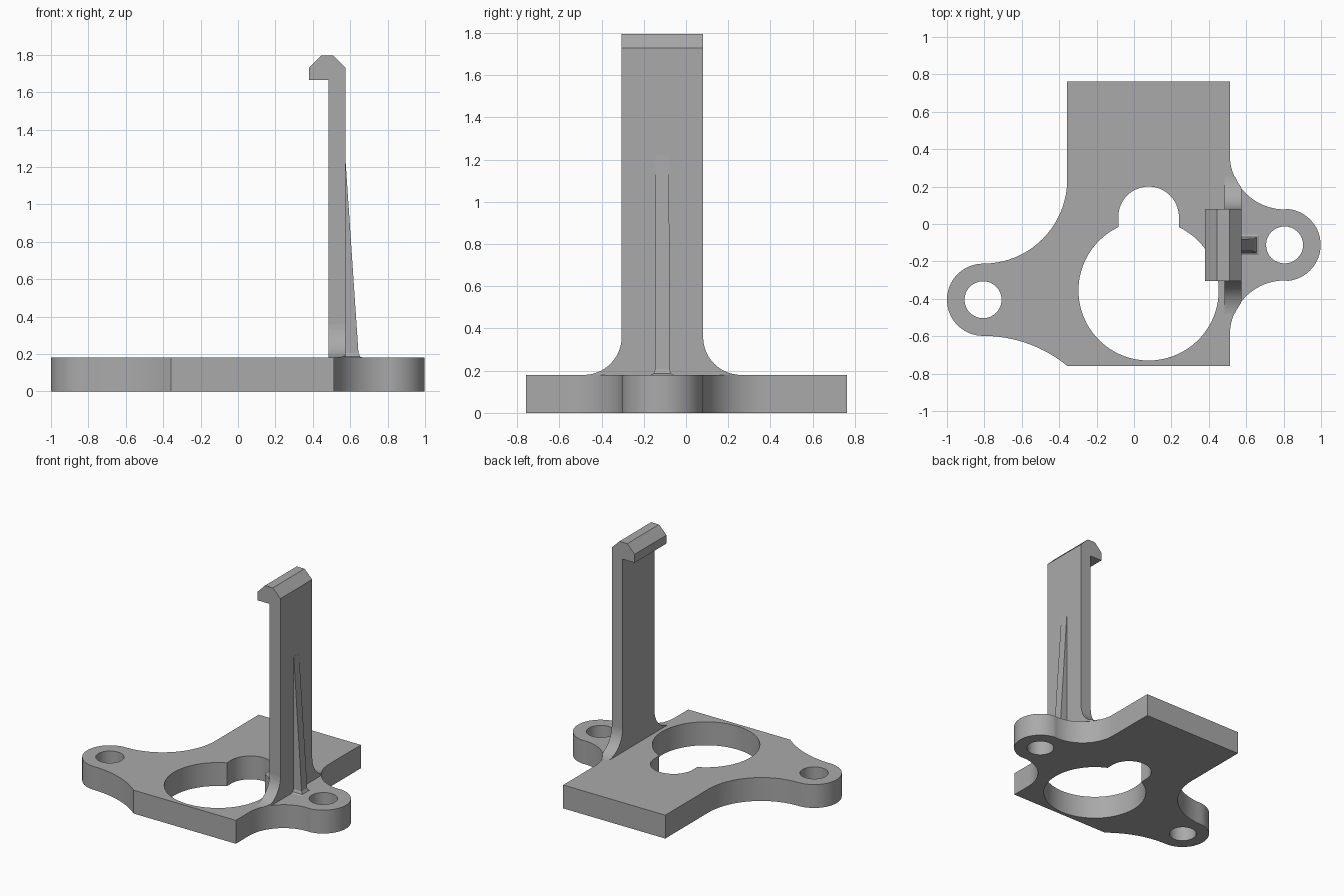
import bpy, bmesh
from math import sin, cos, radians, sqrt, asin, degrees

cube = bpy.data.objects.get("Cube")
if cube:
    bpy.data.objects.remove(cube, do_unlink=True)

THICK = 0.18          # plate thickness
EAR_Y = -0.112        # centre line of the right ear and the post
HALF = 0.193          # half width of the post and of the right ear
BLEND = 0.29          # concave radius beside the right ear

grey = bpy.data.materials.new("plain grey")
grey.use_nodes = True
grey.diffuse_color = (0.4, 0.4, 0.4, 1)
grey.node_tree.nodes["Principled BSDF"].inputs["Base Color"].default_value = (0.4, 0.4, 0.4, 1)


def arc(cx, cy, r, a0, a1, n=20):
    angles = [radians(a0 + (a1 - a0) * i / n) for i in range(n + 1)]
    return [(cx + r * cos(a), cy + r * sin(a)) for a in angles]


def add_object(name, mesh, smooth=True):
    obj = bpy.data.objects.new(name, mesh)
    bpy.context.collection.objects.link(obj)
    bm = bmesh.new()
    bm.from_mesh(mesh)
    bmesh.ops.remove_doubles(bm, verts=bm.verts, dist=0.0005)
    bmesh.ops.recalc_face_normals(bm, faces=bm.faces)
    bm.to_mesh(mesh)
    bm.free()
    mesh.materials.clear()
    mesh.materials.append(grey)
    if smooth:
        bpy.ops.object.select_all(action='DESELECT')
        obj.select_set(True)
        bpy.context.view_layer.objects.active = obj
        bpy.ops.object.shade_smooth_by_angle(angle=radians(30))
    return obj


def loft(name, sections, smooth=False):
    """Skin a row of matching closed sections and cap both ends."""
    bm = bmesh.new()
    rings = [[bm.verts.new(p) for p in s] for s in sections]
    n = len(rings[0])
    for a, b in zip(rings, rings[1:]):
        for i in range(n):
            j = (i + 1) % n
            bm.faces.new((a[i], a[j], b[j], b[i]))
    bm.faces.new(rings[0])
    bm.faces.new(rings[-1])
    mesh = bpy.data.meshes.new(name)
    bm.to_mesh(mesh)
    bm.free()
    return add_object(name, mesh, smooth)


def plate(name, loops, thick):
    """Solid plate from an outline and its holes."""
    curve = bpy.data.curves.new(name, 'CURVE')
    curve.dimensions = '2D'
    curve.fill_mode = 'BOTH'
    curve.extrude = thick / 2
    for pts in loops:
        spline = curve.splines.new('POLY')
        spline.points.add(len(pts) - 1)
        for p, (x, y) in zip(spline.points, pts):
            p.co = (x, y, thick / 2, 1)
        spline.use_cyclic_u = True
    temp = bpy.data.objects.new("outline", curve)
    bpy.context.collection.objects.link(temp)
    graph = bpy.context.evaluated_depsgraph_get()
    mesh = bpy.data.meshes.new_from_object(temp.evaluated_get(graph))
    bpy.data.objects.remove(temp, do_unlink=True)
    for v in mesh.vertices:
        v.co.z = thick if v.co.z > thick * 0.75 or (thick / 2 < v.co.z) else 0
    return add_object(name, mesh)


# Base plate outline, clockwise from the back left corner
ear_x = 0.805
sweep = degrees(asin(0.45 / 0.71))
outline = [(-0.357, 0.762), (0.512, 0.762)]
outline += arc(ear_x, EAR_Y + HALF + BLEND, BLEND + 0.003, 180, 270)
outline += arc(ear_x, EAR_Y, HALF, 90, -90, 32)[1:-1]
outline += arc(ear_x, EAR_Y - HALF - BLEND, BLEND + 0.003, 90, 180)
outline += [(0.512, -0.758), (-0.357, -0.758)]
outline += arc(-0.807, -1.308, 0.71, 90 - sweep, 90)[1:]
outline += arc(-0.807, -0.405, 0.193, 270, 90, 32)[1:-1]
outline += arc(-0.807, 0.238, 0.45, 270, 360)

# Keyhole opening and the two screw holes
keyhole = arc(0.078, -0.355, 0.375, 115.5, 424.5, 64) + arc(0.078, 0.038, 0.162, 0, 180, 32)
screw_holes = [arc(x, y, 0.099, 0, 348.75, 31) for x, y in ((ear_x, EAR_Y), (-0.807, -0.405))]
plate("base_plate", [outline, keyhole] + screw_holes, THICK)

# Upright post with the hook at its top
post = [(0.483, THICK), (0.483, 1.665), (0.38, 1.665), (0.38, 1.73),
        (0.443, 1.795), (0.51, 1.795), (0.575, 1.73), (0.575, THICK)]
loft("hook_post", [[(x, y, z) for x, z in post] for y in (EAR_Y - HALF, EAR_Y + HALF)])

# Curved feet on both sides of the post, trimmed to the plate edge
R = 0.18
for side, label in ((1, "back"), (-1, "front")):
    sections = []
    for u, z in arc(R, R, R, 180, 268, 14):
        edge = ear_x - sqrt(BLEND ** 2 - (BLEND - u) ** 2)
        x1, y = min(0.575, edge), EAR_Y + side * (HALF + u)
        sections.append([(0.483, y, THICK), (x1, y, THICK), (x1, y, THICK + z), (0.483, y, THICK + z)])
    sections[0] = [(0.575 if p[0] > 0.5 else p[0], p[1], p[2]) for p in sections[0]]
    # the first stations lie wholly inside the ear, so they keep full width
    loft(label + "_foot", sections, True)

# Tapered rib behind the post with a small flare at the base
levels = [(THICK, 0.668, 0.055), (0.186, 0.654, 0.042), (0.205, 0.644, 0.034), (1.22, 0.576, 0.032)]
loft("rib", [[(0.57, EAR_Y - w, z), (x, EAR_Y - w, z), (x, EAR_Y + w, z), (0.57, EAR_Y + w, z)]
             for z, x, w in levels])
